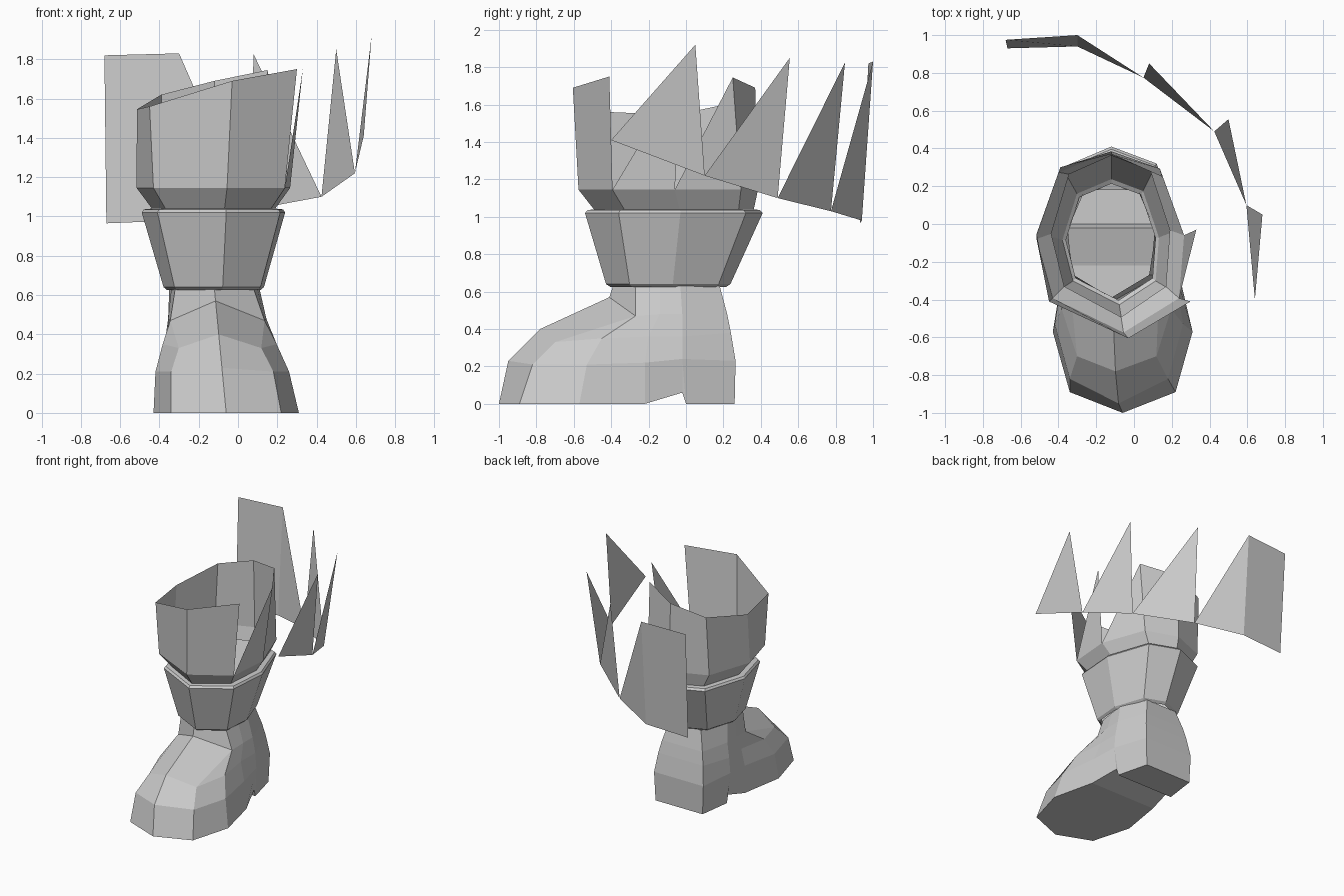
import bpy
import bmesh

# Remove the default object
cube = bpy.data.objects.get("Cube")
if cube:
    bpy.data.objects.remove(cube, do_unlink=True)

# One plain grey for the whole model
grey = bpy.data.materials.new("plain_grey")
grey.use_nodes = True
grey.diffuse_color = (0.6, 0.6, 0.6, 1)
grey.node_tree.nodes["Principled BSDF"].inputs["Base Color"].default_value = grey.diffuse_color


def build(name, polygons):
    """Make a flat shaded object from polygons given as lists of points."""
    bm = bmesh.new()
    for polygon in polygons:
        corners = []
        for point in polygon:
            if point not in corners:
                corners.append(point)
        if len(corners) > 2:
            bm.faces.new([bm.verts.new(p) for p in corners])
    bmesh.ops.remove_doubles(bm, verts=bm.verts[:], dist=0.0005)
    bmesh.ops.recalc_face_normals(bm, faces=bm.faces[:])
    mesh = bpy.data.meshes.new(name)
    bm.to_mesh(mesh)
    bm.free()
    mesh.materials.append(grey)
    obj = bpy.data.objects.new(name, mesh)
    bpy.context.collection.objects.link(obj)
    return obj


def bridge(lower, upper, closed=True):
    """Quads between two rows of points."""
    count = len(lower)
    quads = []
    for i in range(count if closed else count - 1):
        j = (i + 1) % count
        quads.append([lower[i], lower[j], upper[j], upper[i]])
    return quads


# ---- Boot: columns of (half width, y, z) from sole to ankle, mirrored
toe = [(0, -1, 0), (0, -.95, .23), (0, -.78, .4), (0, -.41, .57), (0, -.39, .63)]
toe_side = [(.28, -.89, 0), (.26, -.82, .21), (.21, -.7, .33), (.24, -.27, .47), (.2, -.27, .63)]
ball = [(.37, -.57, 0), (.34, -.53, .21), (.29, -.45, .35), (.24, -.27, .47), (.2, -.27, .63)]
arch = [(.3, -.22, 0), (.29, -.22, .22), (.26, -.2, .36), (.25, -.14, .48), (.22, -.14, .63)]
instep = [(.26, -.02, .06), (.28, -.02, .24), (.27, -.02, .36), (.25, -.02, .48), (.23, -.03, .63)]
heel_front = [(.26, 0, 0)] + instep[1:]
heel_back = [(.21, .26, 0), (.22, .265, .23), (.2, .24, .38), (.18, .22, .48), (.14, .18, .63)]


def place(point, side):
    """Put a half-width point beside the slightly leaning centre line."""
    width, y, z = point
    lean = max(z / .63, min(max((y + .3) / .4, 0), 1))
    return (side * width - .06 - .06 * lean, y, z)


half = [toe, toe_side, ball, arch, instep, heel_front, heel_back]
right = [[place(p, 1) for p in column] for column in half]
left = [[place(p, -1) for p in column] for column in half]
columns = right + left[:0:-1]

boot_faces = []
for level in range(len(toe) - 1):
    boot_faces += bridge([c[level] for c in columns], [c[level + 1] for c in columns])

# Front sole, raised arch, heel step and heel sole
sole_right = [c[0] for c in right]
sole_left = [c[0] for c in left]
boot_faces.append(sole_right[:4] + sole_left[3:0:-1])
boot_faces += bridge(sole_right[3:], sole_left[3:], closed=False)
build("boot", boot_faces)

# ---- Eight-sided outline shared by the band and the collar
outline = [(-.06, -.54), (.215, -.36), (.24, -.03), (.12, .32),
           (-.12, .41), (-.38, .3), (-.49, -.05), (-.41, -.36)]


def ring(scale_x, scale_y, shift, z):
    return [((x + .12) * scale_x - .12, (y + .065) * scale_y - .065 + shift, z)
            for x, y in outline]


# ---- Flared ankle band with a small lip under it and a ledge on top
collar_base = ring(.86, .9, 0, 1.04)
band_rings = [ring(.65, .65, -.03, .625), ring(.7, .7, -.03, .64),
              ring(1, 1, 0, 1.02), ring(.97, .97, 0, 1.036), collar_base]
band_faces = []
for lower, upper in zip(band_rings, band_rings[1:]):
    band_faces += bridge(lower, upper)
build("ankle_band", band_faces)

# ---- Torn collar: closed at the bottom, split along one side
collar_ring = ring(1.07, 1.01, -.03, 1.145)
rim = [(.15, .25, 1.745), (-.12, .37, 1.69), (-.39, .3, 1.62), (-.515, -.05, 1.545),
       (-.45, -.41, 1.56), (-.03, -.605, 1.69), (.3, -.41, 1.75)]
wall_foot = collar_ring[3:] + collar_ring[:2]
collar_faces = bridge(collar_base, collar_ring)
collar_faces += bridge(wall_foot, rim, closed=False)
torn_tip = (.33, -.03, 1.75)
collar_faces.append([collar_ring[1], collar_ring[2], torn_tip])
collar_faces.append([collar_ring[2], collar_ring[3], rim[0]])
build("torn_collar", collar_faces)

# ---- Loose curved sheet: three spikes and a folded panel
hem = [(.64, -.4, 1.41), (.595, .1, 1.22), (.425, .49, 1.1), (.05, .775, 1.03),
       (-.3, .94, .98), (-.67, .93, .965)]
tips = [(.68, .05, 1.92), (.5, .555, 1.85), (.08, .85, 1.825)]
panel_top = [(-.3, 1, 1.83), (-.68, .975, 1.82)]
sheet_faces = [[hem[i], hem[i + 1], tip] for i, tip in enumerate(tips)]
sheet_faces.append([hem[3], hem[4], panel_top[0]])
sheet_faces += bridge(hem[4:], panel_top, closed=False)
build("spiked_sheet", sheet_faces)
